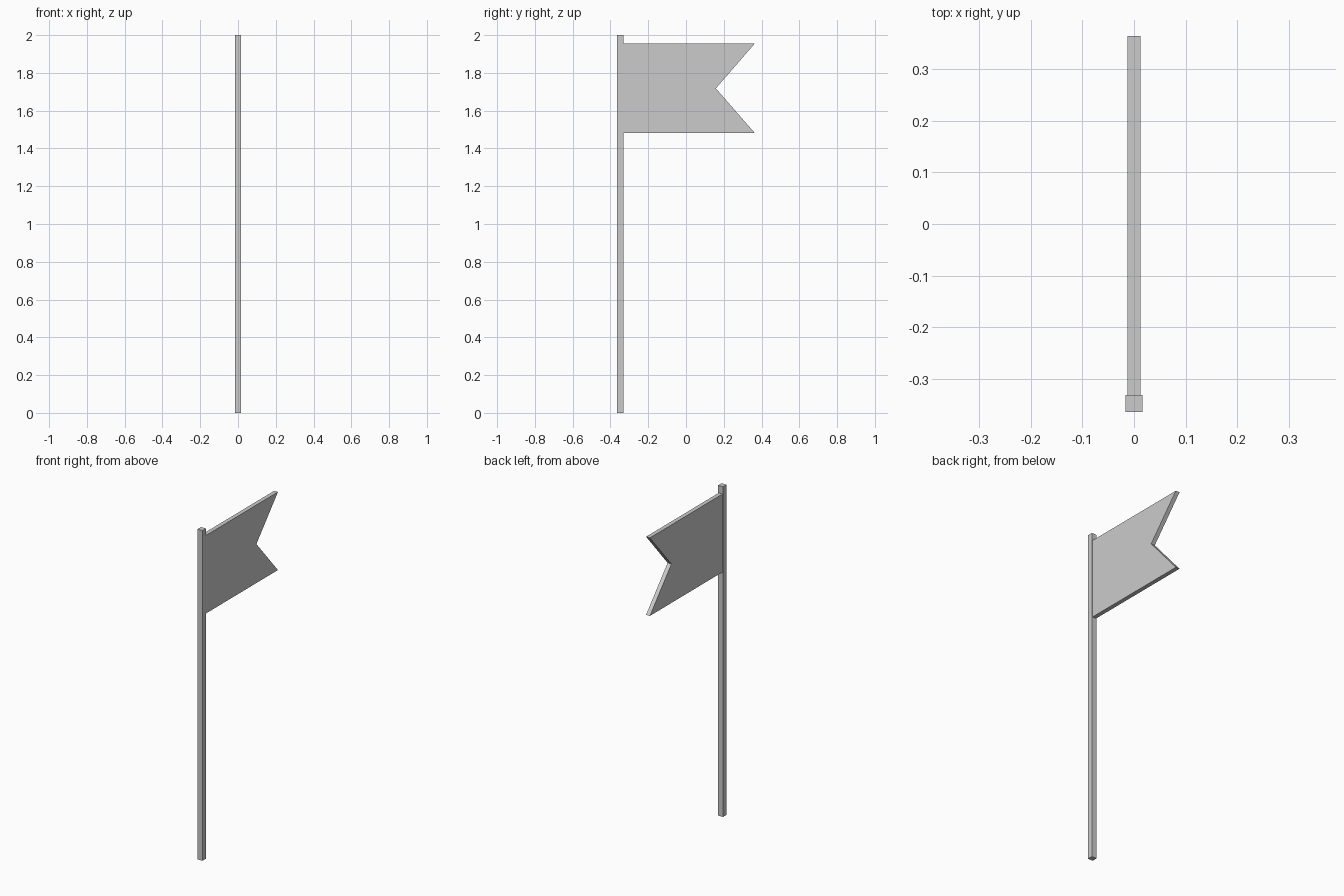
import bpy, bmesh

if "Cube" in bpy.data.objects:
    bpy.data.objects.remove(bpy.data.objects["Cube"])


def prism(name, outline, half):
    """Extrude a (y, z) outline along x from -half to +half."""
    bm = bmesh.new()
    face = bm.faces.new([bm.verts.new((-half, y, z)) for y, z in outline])
    ext = bmesh.ops.extrude_face_region(bm, geom=[face])
    verts = [g for g in ext["geom"] if isinstance(g, bmesh.types.BMVert)]
    bmesh.ops.translate(bm, verts=verts, vec=(2 * half, 0, 0))
    bmesh.ops.recalc_face_normals(bm, faces=bm.faces)
    mesh = bpy.data.meshes.new(name)
    bm.to_mesh(mesh)
    bm.free()
    obj = bpy.data.objects.new(name, mesh)
    bpy.context.collection.objects.link(obj)
    return obj


# Square pole
prism("pole", [(-0.364, 0), (-0.331, 0), (-0.331, 2), (-0.364, 2)], 0.0165)

# Swallow-tailed flag, butted against the pole
prism("flag", [(-0.331, 1.482), (0.364, 1.482), (0.158, 1.718),
               (0.364, 1.955), (-0.331, 1.955)], 0.0128)
